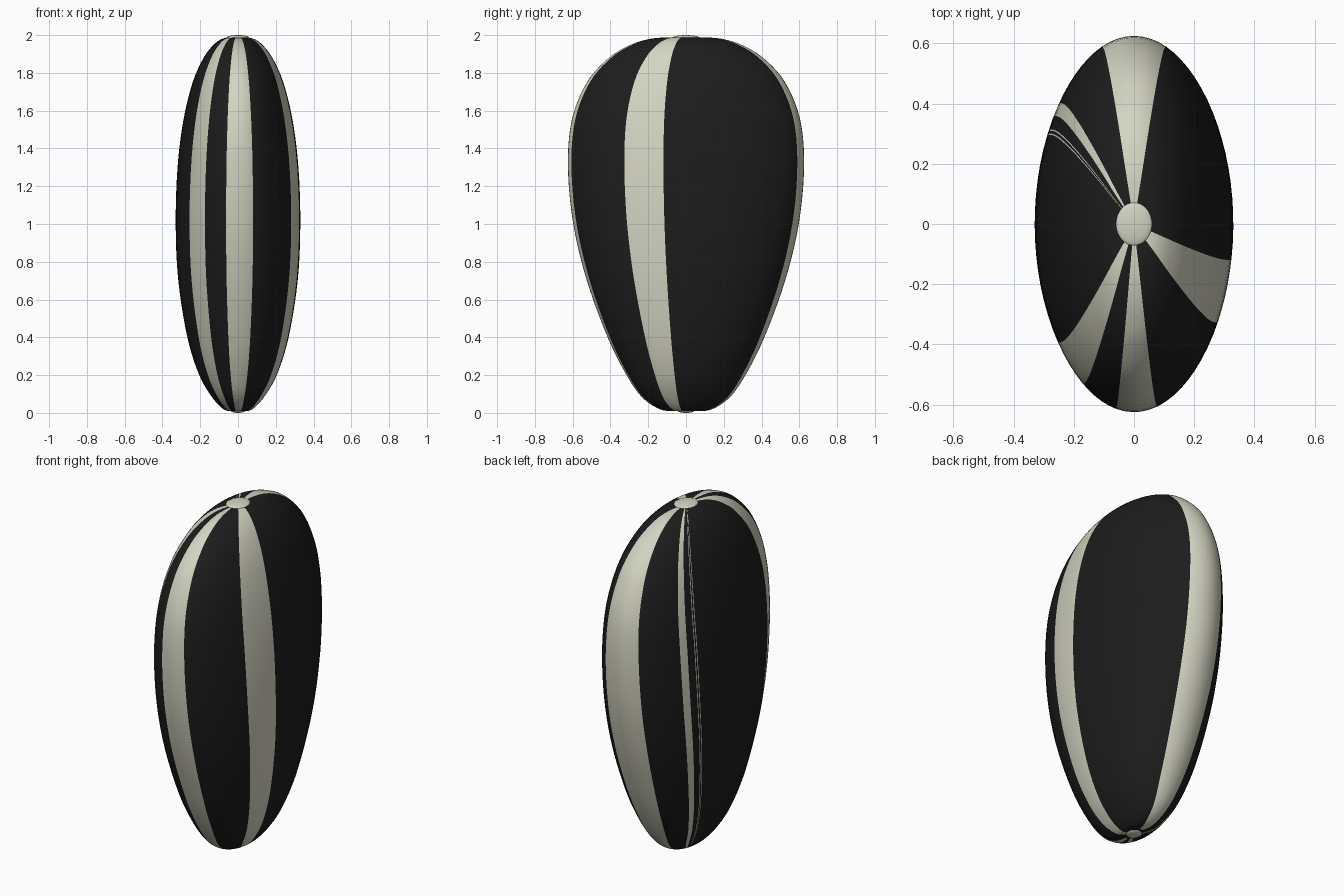
import bpy, bmesh
from math import sin, cos, radians, ceil

cube = bpy.data.objects.get("Cube")
if cube:
    bpy.data.objects.remove(cube)


def material(name, rgb, roughness=0.6):
    m = bpy.data.materials.new(name)
    m.use_nodes = True
    m.diffuse_color = (*rgb, 1)
    bsdf = m.node_tree.nodes["Principled BSDF"]
    bsdf.inputs["Base Color"].default_value = (*rgb, 1)
    bsdf.inputs["Roughness"].default_value = roughness
    return m


black = material("charcoal black", (0.012, 0.012, 0.012))
cream = material("pale cream", (0.66, 0.66, 0.545))

# Hull outline: height, half thickness, half width
OUTLINE = [
    (0.01, 0.03, 0.06), (0.018, 0.075, 0.135), (0.08, 0.135, 0.23), (0.2, 0.205, 0.315),
    (0.4, 0.268, 0.415), (0.7, 0.316, 0.525), (1, 0.33, 0.597), (1.3, 0.32, 0.625),
    (1.55, 0.289, 0.605), (1.75, 0.24, 0.525), (1.88, 0.182, 0.408), (1.95, 0.128, 0.29),
    (1.982, 0.08, 0.18), (1.988, 0.03, 0.07),
]
# Pale stripes, as start and end angles around the hull
STRIPES = [(-141, -122), (-101, -76), (-31.5, -11), (70.5, 109.5), (140, 145),
           (149.8, 150.3), (151.2, 151.7)]


def smooth_outline(points, steps=5):
    """Catmull-Rom curve through the outline points."""
    p = [points[0]] + points + [points[-1]]
    result = []
    for a, b, c, d in zip(p, p[1:], p[2:], p[3:]):
        for k in range(steps):
            t = k / steps
            result.append([
                0.5 * (2 * q + (r - o) * t + (2 * o - 5 * q + 4 * r - s) * t**2
                       + (3 * q - o - 3 * r + s) * t**3)
                for o, q, r, s in zip(a, b, c, d)])
    return result + [points[-1]]


def hull_columns():
    """Angles around the hull, with an edge on every stripe border."""
    borders = [a for stripe in STRIPES for a in stripe]
    borders.append(borders[0] + 360)
    angles = []
    for a, b in zip(borders, borders[1:]):
        n = ceil((b - a) / 5)
        angles += [a + (b - a) * k / n for k in range(n)]
    return angles


def is_stripe(angle):
    return any(a <= angle < b for a, b in STRIPES)


# Striped seed hull
angles = hull_columns()
count = len(angles)
bm = bmesh.new()
rings = [[bm.verts.new((hx * cos(radians(a)), hy * sin(radians(a)), z)) for a in angles]
         for z, hx, hy in smooth_outline(OUTLINE)]
for low, high in zip(rings, rings[1:]):
    for i in range(count):
        j = (i + 1) % count
        face = bm.faces.new((low[i], low[j], high[j], high[i]))
        face.material_index = int(is_stripe(angles[i]))
bm.faces.new(rings[0][::-1])
bm.faces.new(rings[-1])
for face in bm.faces:
    face.smooth = True
mesh = bpy.data.meshes.new("seed_hull")
bm.to_mesh(mesh)
bm.free()
mesh.materials.append(black)
mesh.materials.append(cream)
bpy.context.collection.objects.link(bpy.data.objects.new("seed_hull", mesh))


# Small pale buttons closing both ends
def end_button(name, z, size):
    bpy.ops.mesh.primitive_uv_sphere_add(segments=32, ring_count=16, radius=1, location=(0, 0, z))
    ob = bpy.context.object
    ob.name = name
    ob.scale = size
    ob.data.materials.append(cream)
    bpy.ops.object.shade_smooth()


end_button("top_button", 1.986, (0.06, 0.072, 0.014))
end_button("bottom_button", 0.012, (0.04, 0.045, 0.012))
